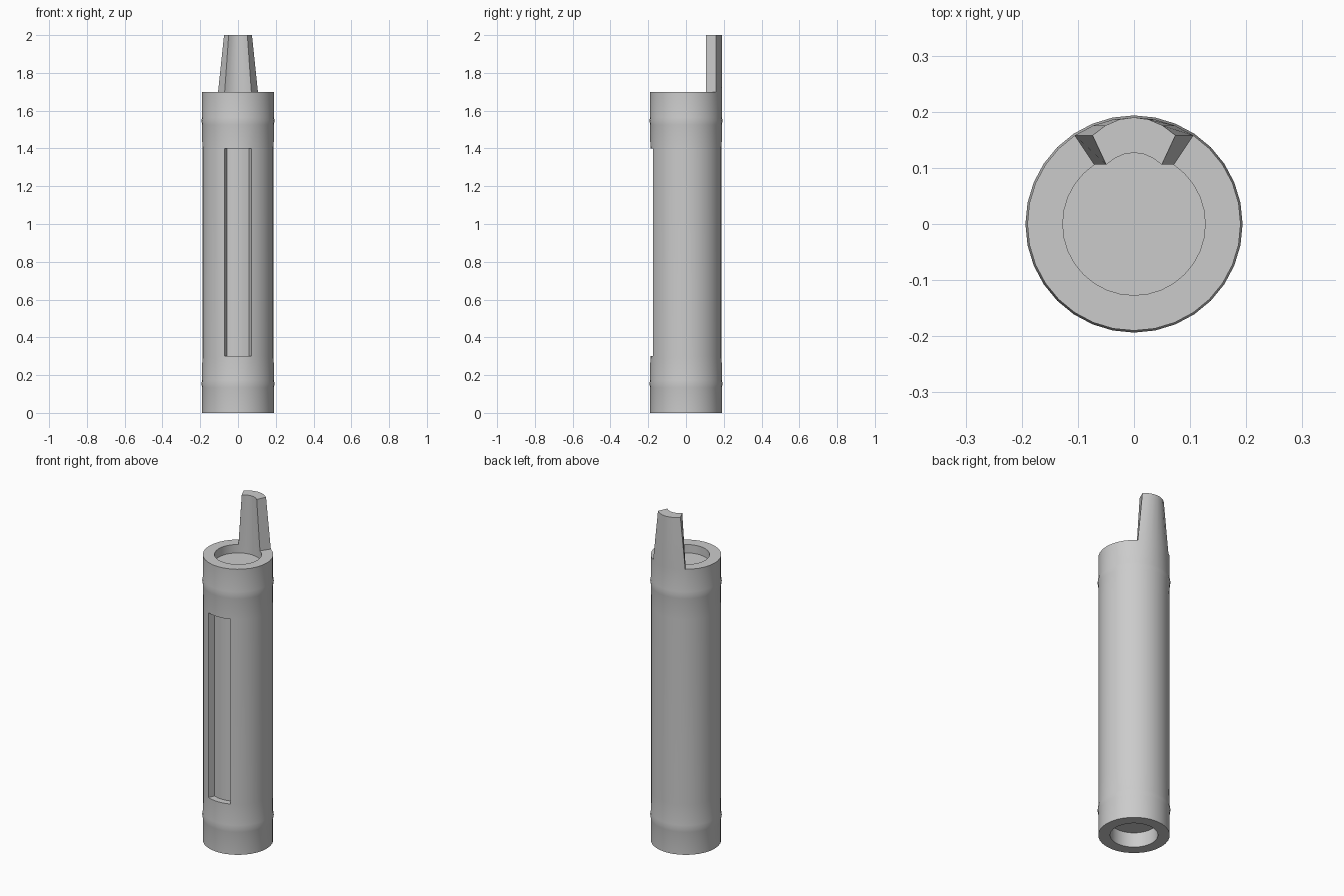
import bpy, bmesh, math
from mathutils import Vector

if "Cube" in bpy.data.objects:
    bpy.data.objects.remove(bpy.data.objects["Cube"])

SIDES = 32
R_OUT, R_NODE, R_IN = 0.19, 0.1935, 0.127

# Profile from the bottom recess, up the outside past two node rings, into the top recess
profile = [(R_IN, 0.087), (R_IN, 0), (R_OUT, 0), (R_OUT, 0.135), (R_NODE, 0.153), (R_OUT, 0.175),
           (R_OUT - 0.001, 0.3), (R_OUT - 0.001, 1.4),
           (R_OUT, 1.525), (R_NODE, 1.547), (R_OUT, 1.565), (R_OUT, 1.7),
           (R_IN, 1.7), (R_IN, 1.65)]

bm = bmesh.new()
rings = []
for r, z in profile:
    rings.append([bm.verts.new((r * math.cos(math.tau * i / SIDES),
                                r * math.sin(math.tau * i / SIDES), z)) for i in range(SIDES)])

# Wall bands; band[k][i] is the face above profile point k at side i
bands = []
for lo, hi in zip(rings, rings[1:]):
    bands.append([bm.faces.new((lo[i], lo[(i + 1) % SIDES], hi[(i + 1) % SIDES], hi[i]))
                  for i in range(SIDES)])

# Recess floors
bm.faces.new(rings[0][::-1])
bm.faces.new(rings[-1])


def extrude(faces, scale, lift=0.0):
    """Extrude faces, then scale and raise the new vertices."""
    res = bmesh.ops.extrude_face_region(bm, geom=faces)
    for v in (g for g in res["geom"] if isinstance(g, bmesh.types.BMVert)):
        v.co = Vector((v.co.x * scale[0], v.co.y * scale[1], v.co.z + lift))
    left = [f for f in faces if f.is_valid]
    if left:
        bmesh.ops.delete(bm, geom=left, context='FACES')


# Front slot (four sides wide) and tapered tongue on the back of the rim (six sides wide)
front, back = SIDES * 3 // 4, SIDES // 4
extrude(bands[6][front - 2:front + 2], (0.8, 0.8))
extrude(bands[11][back - 3:back + 3], (0.7, 1.0), 0.3)

bmesh.ops.recalc_face_normals(bm, faces=bm.faces)
mesh = bpy.data.meshes.new("bamboo_tube")
bm.to_mesh(mesh)
bm.free()
tube = bpy.data.objects.new("bamboo_tube", mesh)
bpy.context.collection.objects.link(tube)
bpy.context.view_layer.objects.active = tube
tube.select_set(True)
bpy.ops.object.shade_smooth_by_angle(angle=math.radians(30))
